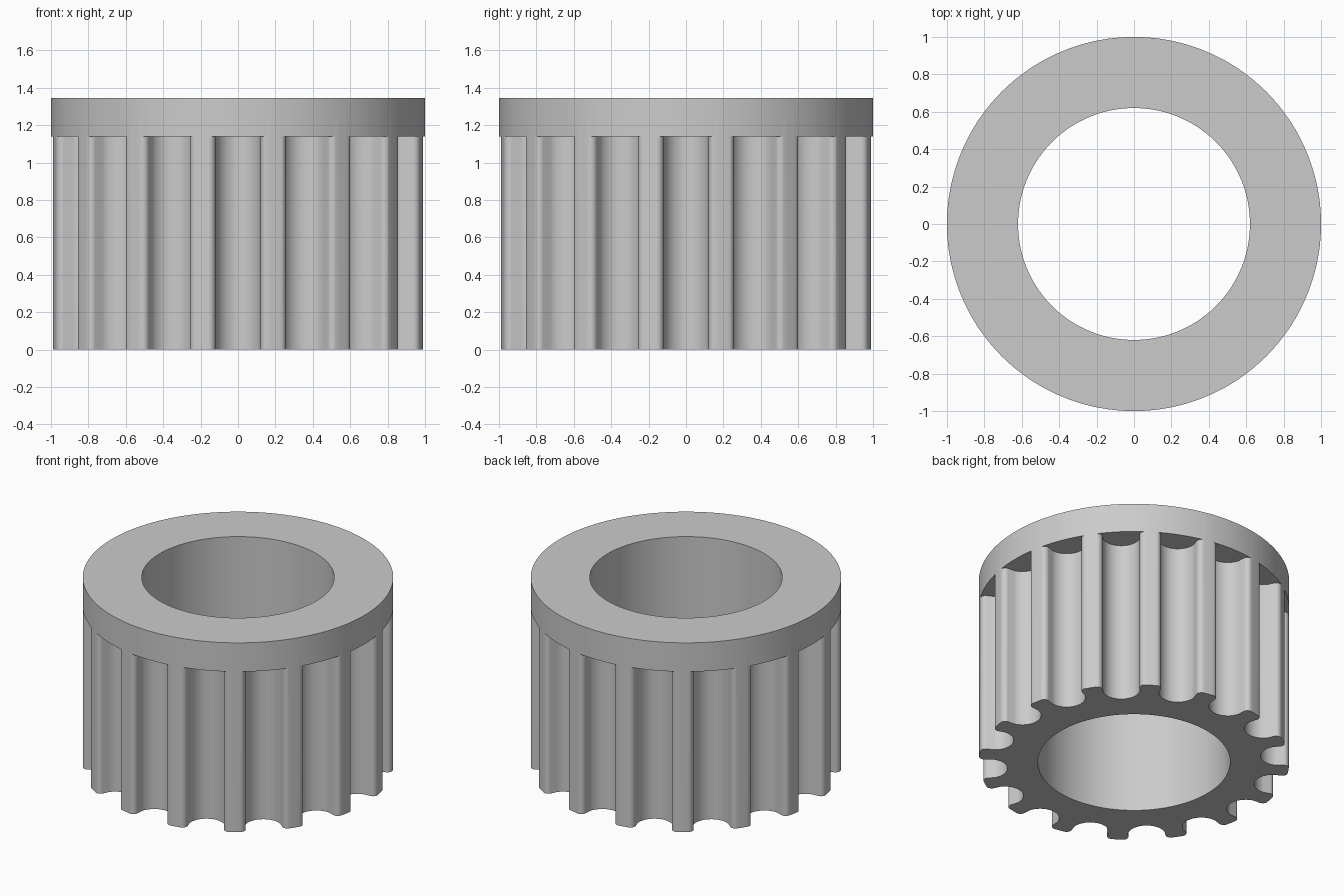
import bpy, bmesh
from math import sin, cos, asin, sqrt, pi, radians

cube = bpy.data.objects.get("Cube")
if cube:
    bpy.data.objects.remove(cube, do_unlink=True)

TEETH = 16
BORE = 0.62          # bore radius
LEDGE, TOP = 1.14, 1.345
MOUTH = 0.1555       # half width of a groove at the rim
LIP = 0.0354         # rounding of the tooth corners
POCKET = 0.1214      # radius of the groove floor
CENTRE = 0.048       # depth of the floor arc's centre
CHORD = sqrt(1 - MOUTH ** 2)


def arc(cu, cr, radius, start, end, steps):
    """Points (tangential, radial) along an arc, angles in degrees."""
    angles = [radians(start + (end - start) * i / steps) for i in range(steps + 1)]
    return [(cu + radius * cos(a), cr + radius * sin(a)) for a in angles]


# One groove: rounded lip, round floor, mirrored lip
lip = arc(-MOUTH, CHORD - LIP, LIP, 90, 10, 6)
floor = arc(0, CHORD - CENTRE, POCKET, 194.8, 345.2, 20)
groove = lip + floor + [(-u, r) for u, r in reversed(lip)]

# Toothed outline, with the matching points of the flange rim
outline, rim = [], []
half = asin(MOUTH)
pitch = 2 * pi / TEETH
land_steps = 4
for t in range(TEETH):
    a = -pi / 2 + t * pitch
    for i, (u, r) in enumerate(groove):
        outline.append((r * cos(a) - u * sin(a), r * sin(a) + u * cos(a)))
        b = a - half + 2 * half * i / (len(groove) - 1)
        rim.append((cos(b), sin(b)))
    for i in range(1, land_steps):
        b = a + half + (pitch - 2 * half) * i / land_steps
        outline.append((cos(b), sin(b)))
        rim.append((cos(b), sin(b)))

bore = [(BORE * cos(2 * pi * i / 128), BORE * sin(2 * pi * i / 128)) for i in range(128)]

bm = bmesh.new()


def ring(points, z):
    return [bm.verts.new((x, y, z)) for x, y in points]


def bridge(a, b):
    """Join two rings, leaving out faces of no area."""
    n = len(a)
    for i in range(n):
        j = (i + 1) % n
        if (a[i].co - b[i].co).length > 1e-5 or (a[j].co - b[j].co).length > 1e-5:
            bm.faces.new((a[i], a[j], b[j], b[i]))


# Tooth walls, flange underside, flange side and bore
teeth_low, teeth_high = ring(outline, 0), ring(outline, LEDGE)
rim_low, rim_high = ring(rim, LEDGE), ring(rim, TOP)
bridge(teeth_low, teeth_high)
bridge(teeth_high, rim_low)
bridge(rim_low, rim_high)
bridge(ring(bore, TOP), ring(bore, 0))
bmesh.ops.remove_doubles(bm, verts=bm.verts[:], dist=1e-5)

# Flat end faces around the bore
for z in (0, TOP):
    edges = [e for e in bm.edges if e.is_boundary
             and all(abs(v.co.z - z) < 1e-4 for v in e.verts)]
    bmesh.ops.triangle_fill(bm, use_beauty=True, use_dissolve=False,
                            edges=edges, normal=(0, 0, 1 if z else -1))
bmesh.ops.recalc_face_normals(bm, faces=bm.faces[:])

mesh = bpy.data.meshes.new("toothed_pulley")
bm.to_mesh(mesh)
bm.free()
pulley = bpy.data.objects.new("toothed_pulley", mesh)
bpy.context.collection.objects.link(pulley)

# Plain grey material
grey = bpy.data.materials.new("light_grey")
grey.use_nodes = True
colour = (0.6, 0.6, 0.6, 1)
grey.diffuse_color = colour
grey.node_tree.nodes["Principled BSDF"].inputs["Base Color"].default_value = colour
mesh.materials.append(grey)

# Smooth curves, sharp rims
bpy.ops.object.select_all(action='DESELECT')
pulley.select_set(True)
bpy.context.view_layer.objects.active = pulley
bpy.ops.object.shade_smooth_by_angle(angle=radians(30))
